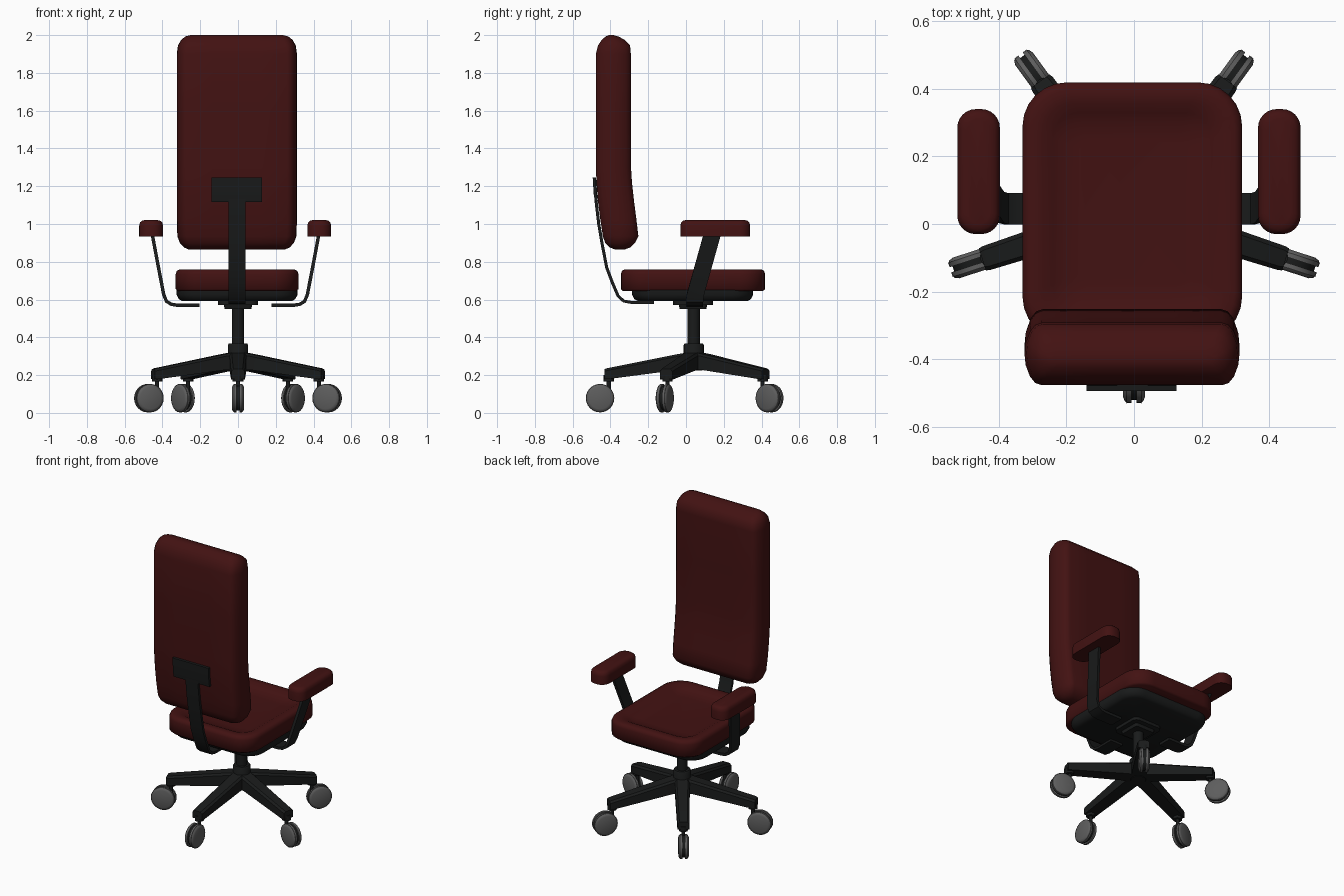
import bpy, bmesh
from math import sin, cos, pi, radians, copysign
from mathutils import Vector, Matrix

if "Cube" in bpy.data.objects:
    bpy.data.objects.remove(bpy.data.objects["Cube"])


def material(name, rgb):
    m = bpy.data.materials.new(name)
    m.diffuse_color = (*rgb, 1)
    m.use_nodes = True
    m.node_tree.nodes["Principled BSDF"].inputs["Base Color"].default_value = m.diffuse_color
    return m


RED = material("dark_red_fabric", (0.055, 0.006, 0.006))
BLACK = material("black_plastic", (0.010, 0.011, 0.011))
GREY = material("grey_wheel", (0.11, 0.11, 0.11))


def finish(name, bm, mat, angle=35):
    bmesh.ops.recalc_face_normals(bm, faces=bm.faces)
    me = bpy.data.meshes.new(name)
    bm.to_mesh(me)
    bm.free()
    ob = bpy.data.objects.new(name, me)
    bpy.context.collection.objects.link(ob)
    me.materials.append(mat)
    bpy.ops.object.select_all(action='DESELECT')
    ob.select_set(True)
    bpy.context.view_layer.objects.active = ob
    bpy.ops.object.shade_smooth_by_angle(angle=radians(angle))
    return ob


def loft(name, rings, mat, angle=35, matrix=None):
    """Skin a stack of equal-length rings and cap both ends."""
    bm = bmesh.new()
    vs = [[bm.verts.new(p) for p in r] for r in rings]
    n = len(rings[0])
    for a, b in zip(vs, vs[1:]):
        for i in range(n):
            j = (i + 1) % n
            bm.faces.new((a[i], a[j], b[j], b[i]))
    bm.faces.new(vs[0][::-1])
    bm.faces.new(vs[-1])
    if matrix:
        bm.transform(matrix)
    return finish(name, bm, mat, angle)


def rounded(cx, cy, hx, hy, r, z, seg=6):
    """Rounded rectangle ring at height z."""
    r = min(r, hx, hy)
    pts = []
    for q, (sx, sy) in enumerate(((1, 1), (-1, 1), (-1, -1), (1, -1))):
        for k in range(seg + 1):
            a = (q + k / seg) * pi / 2
            pts.append((cx + sx * (hx - r) + r * cos(a) * 0.9999,
                        cy + sy * (hy - r) + r * sin(a), z))
    return pts


def pad(name, cx, cy, hx, hy, r, layers, mat, angle=35):
    """Stacked rounded rectangles; layers are (z, inset)."""
    return loft(name, [rounded(cx, cy, hx - i, hy - i, max(r - i * 0.6, 0.005), z)
                       for z, i in layers], mat, angle)


def turned(name, profile, mat, matrix, n=24, angle=35):
    """Round part; profile is (radius, height)."""
    rings = [[(r * cos(2 * pi * k / n), r * sin(2 * pi * k / n), z) for k in range(n)]
             for r, z in profile]
    return loft(name, rings, mat, angle, matrix)


def strip(name, path, half, thick, width_dir, mat):
    """Flat bar following a 3D path, wide along width_dir."""
    w = Vector(width_dir)
    pts = [Vector(p) for p in path]
    rings = []
    for i, p in enumerate(pts):
        t = pts[min(i + 1, len(pts) - 1)] - pts[max(i - 1, 0)]
        n = t.cross(w).normalized() * thick / 2
        rings.append([p + w * half + n, p - w * half + n, p - w * half - n, p + w * half - n])
    return loft(name, rings, mat, 30)


# Seat cushion with a raised rim, and the pan and mechanism below it
pad("seat_cushion", -0.005, 0.037, 0.325, 0.382, 0.13,
    [(0.645, 0.012), (0.655, 0), (0.735, 0), (0.752, 0.006), (0.76, 0.022),
     (0.757, 0.06), (0.742, 0.09), (0.730, 0.12), (0.726, 0.17)], RED, 60)
pad("seat_pan", -0.005, 0.035, 0.32, 0.32, 0.11,
    [(0.592, 0.03), (0.602, 0.012), (0.625, 0), (0.655, 0)], BLACK)
pad("tilt_mechanism", 0, 0.037, 0.105, 0.105, 0.035,
    [(0.55, 0.035), (0.57, 0.03), (0.572, 0.0), (0.597, 0)], BLACK)

# Backrest: horizontal slices (z, half width, back y, front y)
slices = [(0.865, 0.255, -0.375, -0.325), (0.876, 0.28, -0.405, -0.295),
          (0.90, 0.302, -0.428, -0.270), (0.935, 0.315, -0.440, -0.252),
          (1.02, 0.318, -0.453, -0.262), (1.12, 0.318, -0.466, -0.275),
          (1.22, 0.318, -0.474, -0.286), (1.30, 0.318, -0.477, -0.291),
          (1.60, 0.318, -0.477, -0.292), (1.90, 0.318, -0.477, -0.292),
          (1.945, 0.312, -0.466, -0.296), (1.975, 0.295, -0.446, -0.325),
          (1.993, 0.272, -0.425, -0.358), (2.0, 0.245, -0.408, -0.385)]


def back_section(z, hw, y0, y1):
    cy, hy = (y0 + y1) / 2, (y1 - y0) / 2
    corner = [(1, 0), (0.99, 0.35), (0.95, 0.72), (0.90, 0.93), (0.84, 1), (0.4, 1)]
    q = [(x, y) for x, y in corner]
    loop = q + [(-x, y) for x, y in q[::-1]]
    loop += [(-x, -y) for x, y in q[1:]] + [(x, -y) for x, y in q[:0:-1]]
    return [(-0.006 + hw * x, cy + hy * y, z) for x, y in loop]


loft("backrest", [back_section(*s) for s in slices], RED, 60)

# Bent back bar and its mounting plate
strip("back_support_bar",
      [(-0.005, y, z) for y, z in ((-0.17, 0.585), (-0.29, 0.585), (-0.33, 0.592), (-0.36, 0.62),
                                   (-0.39, 0.69), (-0.42, 0.77), (-0.445, 0.9), (-0.462, 1.0),
                                   (-0.475, 1.11), (-0.484, 1.245))],
      0.046, 0.016, (1, 0, 0), BLACK)
strip("back_mounting_plate", [(-0.007, -0.474, 1.118), (-0.007, -0.481, 1.16),
                              (-0.007, -0.486, 1.247)], 0.133, 0.016, (1, 0, 0), BLACK)

# Armrests on bent flat bars
for side, s in (("left", -1), ("right", 1)):
    cx = -0.015 + s * 0.445
    pad(side + "_armrest_pad", cx, 0.155, 0.063, 0.185, 0.055,
        [(0.935, 0), (0.99, 0), (1.008, 0.004), (1.017, 0.014), (1.021, 0.03)], RED, 60)
    arm = [(0.19, 0.57), (0.31, 0.57), (0.34, 0.575), (0.365, 0.59), (0.38, 0.625),
           (0.41, 0.78), (0.44, 0.94)]
    strip(side + "_armrest_bar",
          [(-0.013 + s * x, 0.045 + max(0, z - 0.61) * 0.28, z) for x, z in arm],
          0.046, 0.018, (0, 1, 0), BLACK)

# Gas column and hub
CY = 0.041
base = Matrix.Translation((0, CY, 0))
turned("gas_column", [(0.032, 0.36), (0.032, 0.56)], BLACK, base)
turned("base_hub", [(0.045, 0.225), (0.053, 0.235), (0.053, 0.36), (0.048, 0.368)], BLACK, base)

# Five legs with twin-wheel casters
R = 0.496
for i in range(5):
    m = base @ Matrix.Rotation(radians(-90 + 72 * i), 4, 'Z')
    rings = []
    for x, h, z0, z1 in ((0.02, 0.045, 0.228, 0.322), (0.08, 0.045, 0.228, 0.312),
                         (0.46, 0.037, 0.178, 0.236), (0.472, 0.034, 0.18, 0.232)):
        c = 0.012
        rings.append([(x, -h, z0), (x, h, z0), (x, h, z1 - c), (x, h - c, z1),
                      (x, c - h, z1), (x, -h, z1 - c)])
    loft(f"base_leg_{i + 1}", rings, BLACK, 30, m)
    at = m @ Matrix.Translation((0.45, 0, 0))
    turned(f"caster_socket_{i + 1}", [(0.028, 0.165), (0.028, 0.2)], BLACK, at, 12)
    turned(f"caster_stem_{i + 1}", [(0.011, 0.08), (0.011, 0.18)], BLACK, at, 12)
    axle = m @ Matrix.Translation((R, 0, 0.078)) @ Matrix.Rotation(pi / 2, 4, 'X')
    turned(f"caster_body_{i + 1}", [(0.066, -0.011), (0.066, 0.011)], BLACK, axle)
    for tag, s in (("a", 1), ("b", -1)):
        turned(f"caster_tread_{i + 1}{tag}", [(0.075, s * 0.008), (0.0755, s * 0.022)],
               BLACK if s == 0 else GREY, axle)
        turned(f"caster_wheel_{i + 1}{tag}",
               [(0.0745, s * 0.02), (0.070, s * 0.027), (0.058, s * 0.032)], GREY, axle)
